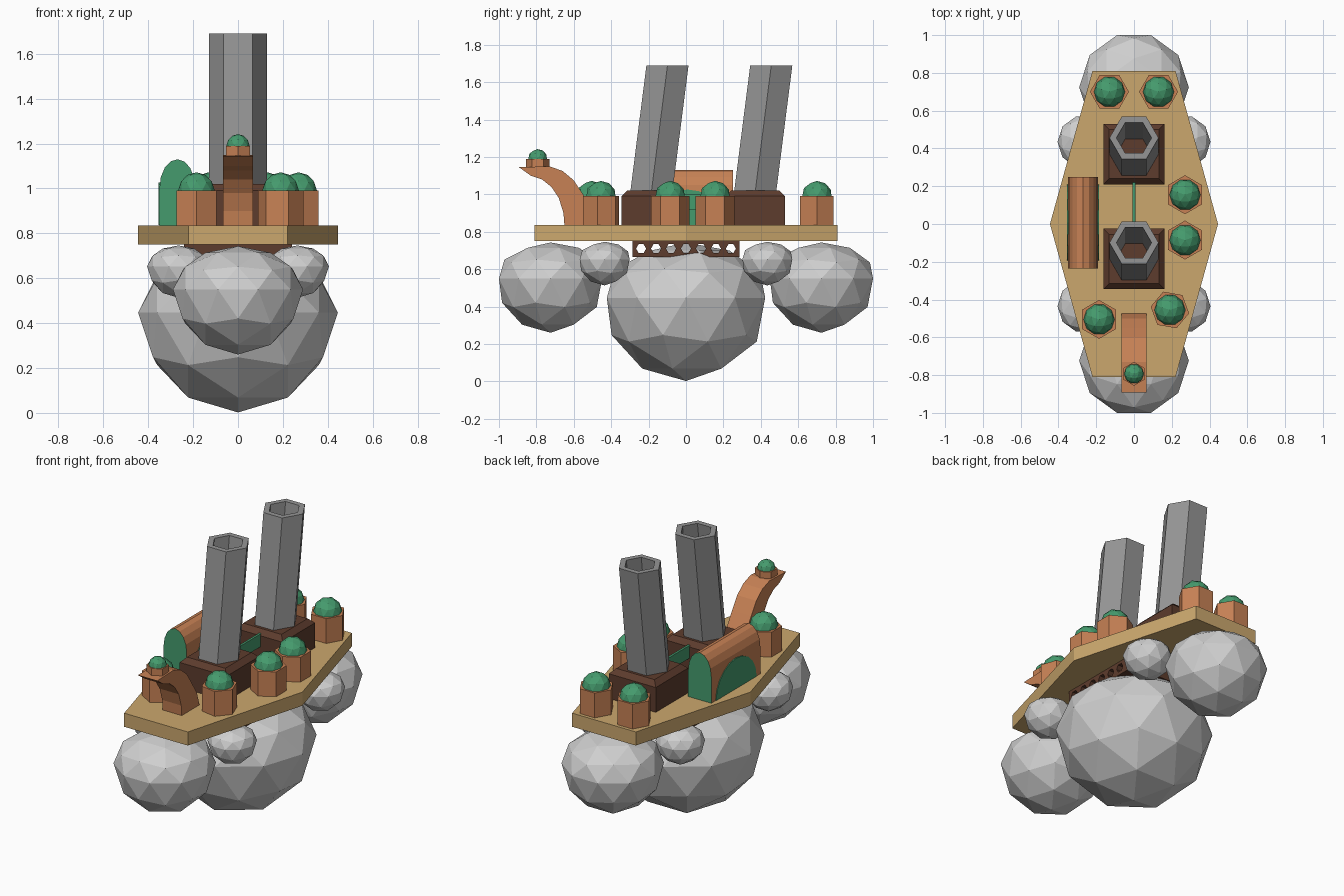
import bpy
import bmesh
from math import sin, cos, pi, radians
from mathutils import Matrix

cube = bpy.data.objects.get("Cube")
if cube:
    bpy.data.objects.remove(cube, do_unlink=True)


def material(name, r, g, b):
    m = bpy.data.materials.new(name)
    m.use_nodes = True
    m.diffuse_color = (r, g, b, 1)
    node = next(n for n in m.node_tree.nodes if n.type == "BSDF_PRINCIPLED")
    node.inputs["Base Color"].default_value = (r, g, b, 1)
    return m


PALE = material("pale grey", 0.62, 0.62, 0.62)
STEEL = material("steel grey", 0.30, 0.30, 0.30)
TAN = material("tan deck", 0.60, 0.39, 0.155)
COPPER = material("copper", 0.57, 0.22, 0.09)
BROWN = material("dark brown", 0.11, 0.045, 0.026)
GREEN = material("leaf green", 0.06, 0.33, 0.155)


def finish(bm, name, *mats):
    bmesh.ops.recalc_face_normals(bm, faces=bm.faces)
    mesh = bpy.data.meshes.new(name)
    bm.to_mesh(mesh)
    bm.free()
    for m in mats:
        mesh.materials.append(m)
    ob = bpy.data.objects.new(name, mesh)
    bpy.context.collection.objects.link(ob)
    return ob


def loft(name, rings, mat, capped=True, cap_mat=None):
    """Skin a list of equal point rings, capping both ends or closing the loop."""
    bm = bmesh.new()
    rows = [[bm.verts.new(p) for p in ring] for ring in rings]
    n = len(rows[0])
    pairs = list(zip(rows, rows[1:]))
    if not capped:
        pairs.append((rows[-1], rows[0]))
    for a, b in pairs:
        for i in range(n):
            j = (i + 1) % n
            bm.faces.new((a[i], a[j], b[j], b[i]))
    if capped:
        for row in (rows[0], rows[-1]):
            face = bm.faces.new(row)
            face.material_index = 1 if cap_mat else 0
    return finish(bm, name, mat, *([cap_mat] if cap_mat else []))


def ngon(r, x, y, z, turn=0.0, n=6):
    return [(x + r * cos(turn + 2 * pi * i / n), y + r * sin(turn + 2 * pi * i / n), z)
            for i in range(n)]


def rect(x, y, z, hx, hy):
    return [(x + a * hx, y + b * hy, z) for a, b in ((-1, -1), (1, -1), (1, 1), (-1, 1))]


def extrude_x(name, profile, x0, x1, mat):
    return loft(name, [[(x, y, z) for y, z in profile] for x in (x0, x1)], mat)


def ball(name, r, x, y, z, mat, top=1.0):
    """Faceted ball whose upper half can be flattened."""
    bm = bmesh.new()
    bmesh.ops.create_icosphere(bm, subdivisions=2, radius=r, matrix=Matrix.Rotation(pi / 2, 4, "Z"))
    for v in bm.verts:
        if v.co.z > 0:
            v.co.z *= top
        v.co += Matrix.Translation((x, y, z)).translation
    return finish(bm, name, mat)


# Balloons under the deck
ball("main_balloon", 0.445, 0, 0, 0.447, PALE, 0.665)
for end, s in (("front", -1), ("back", 1)):
    ball(end + "_balloon", 0.29, 0, 0.724 * s, 0.55, PALE, 0.665)
    for side, t in (("left", 1), ("right", -1)):
        ball(f"{end}_{side}_small_balloon", 0.14, 0.265 * t, 0.435 * s, 0.653, PALE, 0.665)

# Deck
outline = [(-0.22, -0.81), (0.22, -0.81), (0.445, 0), (0.22, 0.81), (-0.22, 0.81), (-0.445, 0)]
loft("deck", [[(x, y, z) for x, y in outline] for z in (0.75, 0.835)], TAN)

# Pierced beam between deck and main balloon
beam = loft("pierced_beam", [rect(0, 0, z, 0.24, 0.285) for z in (0.665, 0.75)], BROWN)
bm = bmesh.new()
for i in range(7):
    spot = Matrix.Translation((0, 0.08 * (i - 3), 0.71)) @ Matrix.Rotation(pi / 2, 4, "Y")
    bmesh.ops.create_cone(bm, cap_ends=True, segments=6, radius1=0.027, radius2=0.027,
                          depth=1, matrix=spot)
cutter = finish(bm, "hole_cutter", BROWN)
cutter.hide_render = True
cutter.hide_viewport = True
mod = beam.modifiers.new("holes", "BOOLEAN")
mod.operation = "DIFFERENCE"
mod.object = cutter
mod.solver = "EXACT"

# Raked hollow funnels on chamfered bases
for end, y in (("front", -0.185), ("back", 0.37)):
    loft(end + "_funnel_base", [rect(0, y, 0.835, 0.162, 0.16), rect(0, y, 0.99, 0.162, 0.16),
                                rect(0, y, 1.02, 0.132, 0.13)], BROWN)
    top = y + 0.086
    loft(end + "_funnel", [ngon(0.13, 0, y, 1.015), ngon(0.13, 0, top, 1.69),
                           ngon(0.093, 0, top, 1.69), ngon(0.093, 0, y, 1.015)], STEEL, False)

# Thin panel joining the funnel bases
extrude_x("funnel_link_panel", [(-0.03, 0.92), (0.22, 0.92), (0.22, 1.0), (-0.03, 1.0)],
          -0.007, 0.007, GREEN)

# Arched cabin with green ends and green half-round side panels
arch = [(-0.35, 0.835)]
arch += [(-0.27 - 0.08 * cos(pi * i / 8), 1.0 + 0.13 * sin(pi * i / 8)) for i in range(9)]
arch += [(-0.19, 0.835)]
loft("cabin", [[(x, y, z) for x, z in arch] for y in (-0.235, 0.25)], COPPER, True, GREEN)
half_round = [(0.008 + 0.2 * cos(pi * i / 10), 0.836 + 0.19 * sin(pi * i / 10)) for i in range(11)]
for side, x in (("outer", -0.35), ("inner", -0.19)):
    extrude_x(side + "_cabin_panel", half_round, x - 0.004, x + 0.004, GREEN)

# Curved prow
prow = [(-0.65, 0.835), (-0.655, 0.9), (-0.68, 0.98), (-0.72, 1.04), (-0.77, 1.08), (-0.83, 1.1),
        (-0.893, 1.145), (-0.73, 1.15), (-0.66, 1.125), (-0.6, 1.075), (-0.55, 1.0),
        (-0.5, 0.92), (-0.475, 0.835)]
extrude_x("prow", prow, -0.066, 0.066, COPPER)


# Planters with round bushes
def planter(name, x, y, z, height, r, bush, turn):
    turn = radians(turn)
    loft(name, [ngon(r, x, y, h, turn) for h in (z, z + height)], COPPER)
    ball(name + "_bush", bush, x, y, z + height, GREEN)


planter("prow_planter", 0, -0.793, 1.145, 0.045, 0.063, 0.052, 30)
for i, (x, y, turn) in enumerate(((-0.13, 0.7, 0), (0.13, 0.7, 0), (0.27, 0.155, 30),
                                  (0.27, -0.085, 30), (-0.185, -0.505, 30), (0.19, -0.455, -10))):
    planter(f"planter_{i + 1}", x, y, 0.835, 0.155, 0.103, 0.082, turn)
